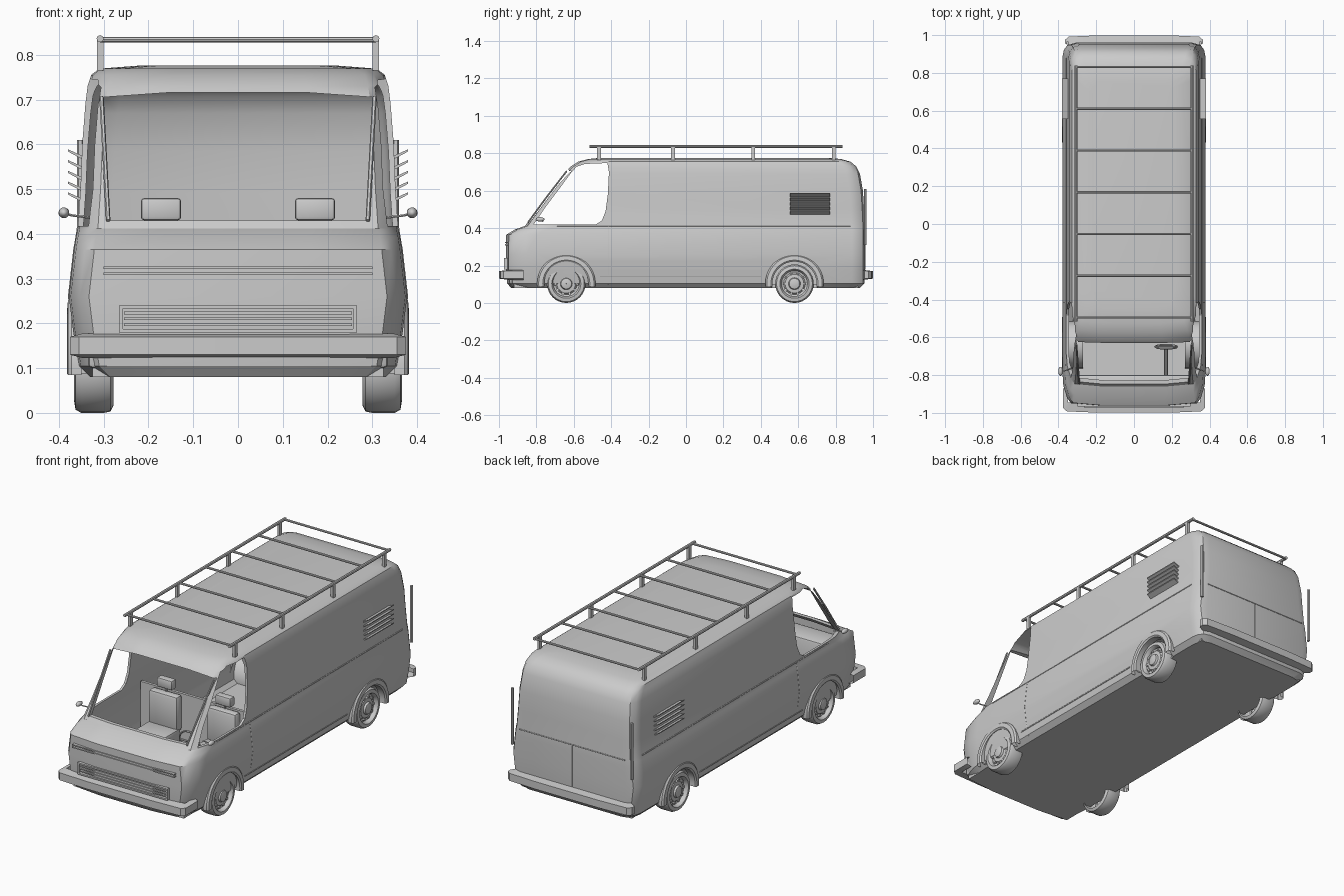
import bpy, bmesh, math
from mathutils import Vector

if "Cube" in bpy.data.objects:
    bpy.data.objects.remove(bpy.data.objects["Cube"])

grey = bpy.data.materials.new("light_grey")
grey.use_nodes = True
grey.diffuse_color = (0.6, 0.6, 0.6, 1)
grey.node_tree.nodes["Principled BSDF"].inputs["Base Color"].default_value = (0.6, 0.6, 0.6, 1)


def finish(name, bm, angle=30):
    bmesh.ops.recalc_face_normals(bm, faces=bm.faces)
    me = bpy.data.meshes.new(name)
    bm.to_mesh(me)
    bm.free()
    me.materials.append(grey)
    me.shade_smooth()
    me.set_sharp_from_angle(angle=math.radians(angle))
    ob = bpy.data.objects.new(name, me)
    bpy.context.collection.objects.link(ob)
    return ob


def box(name, lo, hi, bevel=0.0):
    bm = bmesh.new()
    bmesh.ops.create_cube(bm, size=1)
    for v in bm.verts:
        v.co = Vector([(a + b) / 2 + c * (b - a) for a, b, c in zip(lo, hi, v.co)])
    if bevel:
        bmesh.ops.bevel(bm, geom=bm.edges[:], offset=bevel, segments=2, affect='EDGES', profile=0.5)
    return finish(name, bm)


def loft(name, rings, caps=True, closed=True):
    bm = bmesh.new()
    rows = [[bm.verts.new(p) for p in ring] for ring in rings]
    n = len(rows[0])
    for a, b in zip(rows, rows[1:]):
        for i in range(n if closed else n - 1):
            j = (i + 1) % n
            bm.faces.new((a[i], a[j], b[j], b[i]))
    if caps:
        bm.faces.new(rows[0])
        bm.faces.new(rows[-1])
    return finish(name, bm)


def prism(name, outline, axis, lo, hi):
    place = (lambda p, t: (t, p[0], p[1])) if axis == 'x' else (lambda p, t: (p[0], t, p[1]))
    return loft(name, [[place(p, t) for p in outline] for t in (lo, hi)])


def lathe(name, profile, y, z, side=1, steps=32):
    # profile of (radius, x), spun around an axis along x
    rings = []
    for r, x in profile:
        rings.append([(side * x, y + r * math.cos(a), z + r * math.sin(a))
                      for a in (2 * math.pi * i / steps for i in range(steps))])
    return loft(name, rings, caps=False)


def tube(name, points, r, sides=6):
    pts = [Vector(p) for p in points]
    rings = []
    for i, p in enumerate(pts):
        d = (pts[min(i + 1, len(pts) - 1)] - pts[max(i - 1, 0)]).normalized()
        u = d.cross(Vector((0, 0, 1)) if abs(d.z) < 0.9 else Vector((0, 1, 0))).normalized()
        w = d.cross(u)
        rings.append([p + r * (u * math.cos(a) + w * math.sin(a))
                      for a in (2 * math.pi * k / sides for k in range(sides))])
    return loft(name, rings)


# Body levels: height, half width, front, back
LEVELS = [(.08, .33, -.93, .93), (.105, .355, -.95, .955), (.18, .368, -.957, .957),
          (.26, .378, -.957, .957), (.365, .366, -.955, .957), (.392, .362, -.91, .957),
          (.412, .358, -.855, .956), (.5, .352, -.79, .952), (.6, .348, -.715, .946),
          (.69, .341, -.648, .93), (.73, .336, -.61, .91), (.755, .328, -.57, .88),
          (.769, .31, -.52, .83), (.776, .22, -.45, .76)]


def half_width(z):
    for (z0, w0, *_), (z1, w1, *_) in zip(LEVELS, LEVELS[1:]):
        if z0 <= z <= z1:
            return w0 + (w1 - w0) * (z - z0) / (z1 - z0)
    return LEVELS[0][1]


def plan(z, w, f, b):
    right = [(w * .45, f - .006), (w - .045, f + .008), (w - .024, f + .035), (w - .004, f + .1),
             (w, f + .16), (w, b - .07), (w - .007, b - .035), (w - .025, b - .01), (w - .06, b)]
    return [(x, y, z) for x, y in right] + [(-x, y, z) for x, y in reversed(right)]


def helper(ob):
    ob.hide_render = True
    ob.hide_viewport = True
    return ob


body = loft("body_shell", [plan(*l) for l in LEVELS])
cavity = loft("cavity_cutter", [plan(.095 + (z - .08) * .942, w - .012, f + .016, b - .012)
                                for z, w, f, b in LEVELS])
side_window = prism("side_window_cutter", [
    (-.815, .418), (-.76, .5), (-.685, .6), (-.615, .695), (-.585, .728), (-.54, .743), (-.42, .748),
    (-.412, .7), (-.418, .58), (-.43, .49), (-.45, .44), (-.485, .418)], 'x', -.6, .6)
windscreen = prism("windscreen_cutter", [
    (-.29, .43), (.29, .43), (.305, .705), (.15, .716), (-.15, .716), (-.305, .705)], 'y', -1.2, -.5)
cutters = [cavity, side_window, windscreen]

WHEEL_Y = (-.64, .58)
WHEEL_Z = .103
for y in WHEEL_Y:
    for s in (-1, 1):
        bm = bmesh.new()
        bmesh.ops.create_cone(bm, cap_ends=True, segments=40, radius1=.122, radius2=.122, depth=.2)
        for v in bm.verts:
            v.co = Vector((s * .37 + v.co.z, y + v.co.x, WHEEL_Z + v.co.y))
        cutters.append(finish("arch_cutter", bm))
for c in cutters:
    m = body.modifiers.new(c.name, 'BOOLEAN')
    m.object, m.operation, m.solver = c, 'DIFFERENCE', 'EXACT'
cut = bpy.data.meshes.new_from_object(body.evaluated_get(bpy.context.evaluated_depsgraph_get()))
body.modifiers.clear()
body.data = cut
cut.shade_smooth()
cut.set_sharp_from_angle(angle=math.radians(30))
for c in cutters:
    helper(c)

box("floor", (-.325, -.92, .08), (.325, .92, .1))

# Wheels, wells and arch flares
for y in WHEEL_Y:
    end = "front" if y < 0 else "rear"
    for s in (-1, 1):
        lathe(end + "_wheel", [(.086, .278), (.1, .285), (.103, .3), (.103, .35), (.096, .363), (.078, .366),
                               (.073, .36), (.069, .345), (.058, .342), (.05, .352), (.032, .354),
                               (.028, .364), (.012, .368), (.001, .368)], y, WHEEL_Z, s)
        for k in range(10):
            a = 2 * math.pi * k / 10
            cy, cz = y + .058 * math.cos(a), WHEEL_Z + .058 * math.sin(a)
            lathe("rim_lug", [(.008, .34), (.008, .352), (.001, .354)], cy, cz, s, 6)
        arc = [math.pi * (i / 24 * 1.08 - .04) for i in range(25)]
        ring = lambda r, x: [(s * x, y + r * math.cos(a), max(.085, WHEEL_Z + r * math.sin(a))) for a in arc]
        loft(end + "_wheel_well", [ring(.124, .365), ring(.124, .27), ring(.002, .27)], False, False)
        loft(end + "_arch_flare", [ring(.118, .34), ring(.118, .376), ring(.126, .382), ring(.148, .38),
                                   ring(.156, .372), ring(.156, .35)], False, False)

# Bumpers: a wrapped bar at each end
for name, s, depth, w in (("front_bumper", -1, .13, .375), ("rear_bumper", 1, .045, .365)):
    path = [(-w, 1 - depth), (-w, .975), (-w + .02, .992), (-w * .5, .999), (w * .5, .999), (w - .02, .992),
            (w, .975), (w, 1 - depth)]
    outer = [(x, s * y) for x, y in path]
    inner = [(x * .93, s * min(y, .945)) for x, y in path]
    sect = [(outer, .13), (outer, .17), (inner, .177), (inner, .123), (outer, .13)]
    loft(name, [[(x, y, z) for x, y in o] for o, z in sect], False, False)

# Grille frame, slats and trim strips on the nose
for z in (.183, .237):
    box("grille_frame", (-.265, -.972, z - .004), (.265, -.95, z + .004))
for s in (-1, 1):
    box("grille_side", (s * .261 - .004, -.972, .183), (s * .261 + .004, -.95, .237))
for z in (.197, .21, .223):
    box("grille_slat", (-.255, -.968, z - .003), (.255, -.95, z + .003))
for z in (.311, .324):
    box("nose_trim", (-.3, -.967, z - .003), (.3, -.95, z + .003))

# Body seams on both sides and the back
for s in (-1, 1):
    tube("belt_seam", [(s * .358, y, .412) for y in (-.69, .88)], .003)
    tube("sill_seam", [(s * half_width(.14), y, .14) for y in (-.46, .4)], .003)
    tube("door_seam", [(s * half_width(z), -.415, z) for z in (.1, .18, .26, .365, .412)], .002)
    tube("tail_strip", [(s * .352, .958, z) for z in (.31, .61)], .008)
    tube("screen_frame", [(s * .29, -.845, .43), (s * .297, -.75, .56), (s * .305, -.638, .705)], .005)
tube("rear_door_top_seam", [(-.31, .957, .4), (.31, .957, .4)], .003)
tube("rear_door_centre_seam", [(0, .957, .18), (0, .957, .4)], .003)

# Tilted louvres on the rear flanks
for s in (-1, 1):
    for i in range(5):
        z = .482 + i * .024
        prism("louvre", [(s * .343, z - .014), (s * .38, z + .006), (s * .38, z + .011), (s * .343, z - .006)],
              'y', .555, .77)

# Roof rack
for s in (-1, 1):
    tube("rack_rail", [(s * .308, -.515, .836), (s * .308, .838, .836)], .008, 8)
    for y in (-.465, -.07, .36, .79):
        box("rack_post", (s * .308 - .007, y - .01, .765), (s * .308 + .007, y + .01, .836))
for i in range(7):
    y = -.495 + i * .221
    tube("rack_crossbar", [(-.308, y, .834), (.308, y, .834)], .006, 8)

# Mirrors
for s in (-1, 1):
    tube("mirror_arm", [(s * .33, -.765, .436), (s * .37, -.778, .441), (s * .39, -.78, .447)], .003)
    bm = bmesh.new()
    bmesh.ops.create_uvsphere(bm, u_segments=16, v_segments=10, radius=.012)
    for v in bm.verts:
        v.co = Vector((s * .389 + v.co.x, -.78 + v.co.y * 2, .447 + v.co.z))
    finish("mirror", bm, 60)

# Cab: seats, low partition, steering wheel
box("seat_partition", (-.34, -.335, .1), (.34, -.32, .41))
for s in (-1, 1):
    x = s * .172
    box("seat_cushion", (x - .09, -.56, .1), (x + .09, -.36, .24), .015)
    box("seat_back", (x - .085, -.39, .22), (x + .085, -.34, .41), .015)
    box("headrest", (x - .045, -.375, .43), (x + .045, -.335, .48), .008)
    tube("headrest_post", [(x, -.355, .4), (x, -.355, .44)], .006)
hub = Vector((.17, -.65, .345))
tube("steering_wheel", [hub + Vector((.058 * math.cos(a), -.01 * math.sin(a), .058 * math.sin(a)))
                        for a in (2 * math.pi * i / 24 for i in range(25))], .005)
tube("steering_spoke", [hub - Vector((.058, 0, 0)), hub + Vector((.058, 0, 0))], .005)
tube("steering_column", [hub, (.17, -.8, .25)], .01)
box("dashboard", (-.335, -.93, .1), (.335, -.8, .33), .01)
